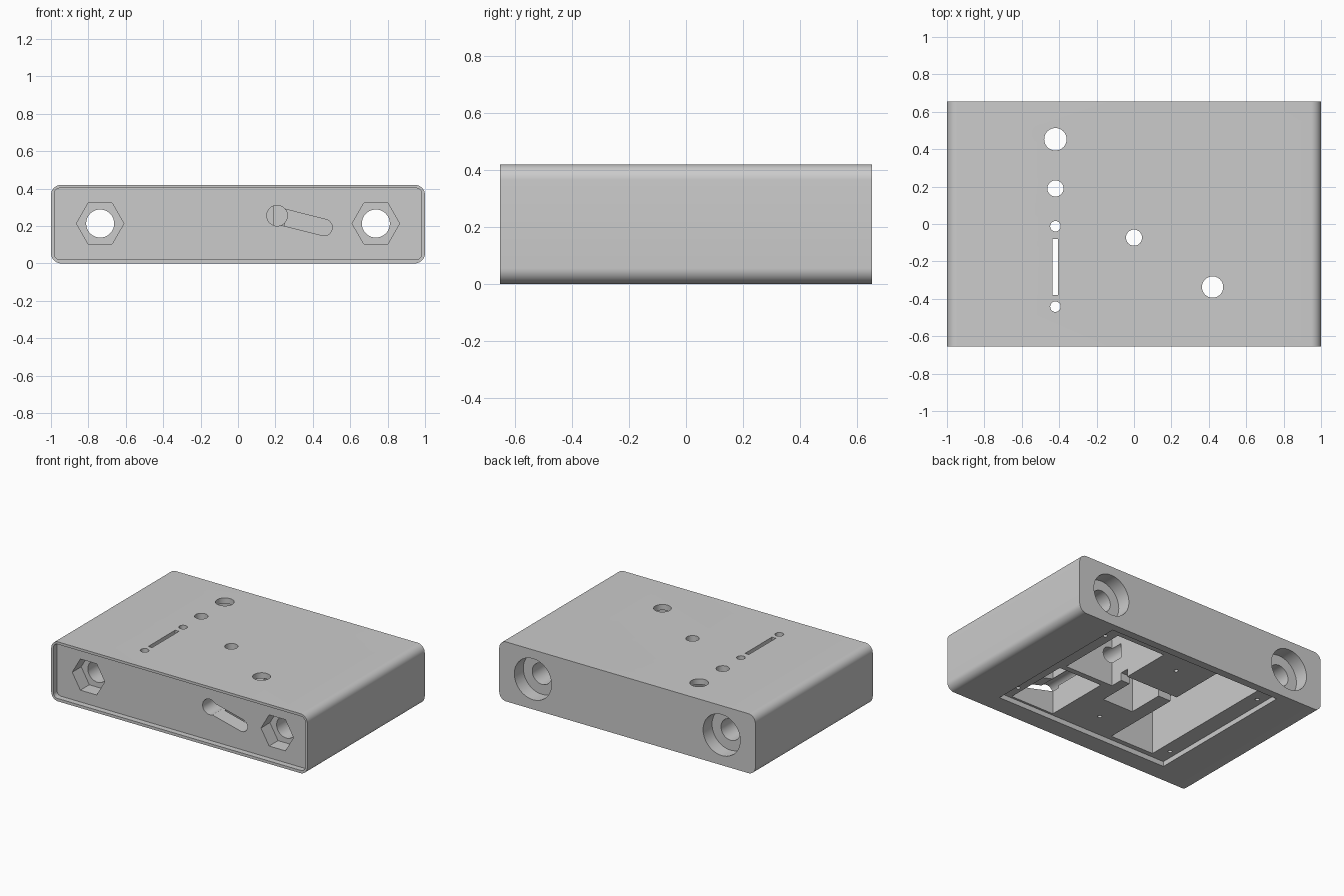
import bpy, math
from mathutils import Matrix

if "Cube" in bpy.data.objects:
    bpy.data.objects.remove(bpy.data.objects["Cube"], do_unlink=True)

grey = bpy.data.materials.new("plain grey")
grey.use_nodes = True
colour = (0.6, 0.6, 0.6, 1)
grey.diffuse_color = colour
grey.node_tree.nodes["Principled BSDF"].inputs["Base Color"].default_value = colour


def prism(name, outline, start, end, axis):
    """Extrude an outline along z, or along y when it lies in the x-z plane."""
    n = len(outline)
    place = (lambda p, t: (p[0], p[1], t)) if axis == "z" else (lambda p, t: (p[0], t, p[1]))
    verts = [place(p, t) for t in (start, end) for p in outline]
    faces = [tuple(range(n - 1, -1, -1)), tuple(range(n, 2 * n))]
    faces += [(i, (i + 1) % n, n + (i + 1) % n, n + i) for i in range(n)]
    if axis == "y":
        faces = [f[::-1] for f in faces]
    mesh = bpy.data.meshes.new(name)
    mesh.from_pydata(verts, [], faces)
    mesh.materials.append(grey)
    obj = bpy.data.objects.new(name, mesh)
    bpy.context.collection.objects.link(obj)
    return obj


def arc(cx, cy, r, a0, a1, steps):
    return [(cx + r * math.cos(math.radians(a0 + (a1 - a0) * i / steps)),
             cy + r * math.sin(math.radians(a0 + (a1 - a0) * i / steps)))
            for i in range(steps + 1)]


def circle(cx, cy, r, sides=40):
    return arc(cx, cy, r, 0, 360, sides)[:-1]


def rect(x0, x1, y0, y1):
    return [(x0, y0), (x1, y0), (x1, y1), (x0, y1)]


def rounded(x0, x1, y0, y1, r):
    corners = [(x1 - r, y1 - r, 0), (x0 + r, y1 - r, 90), (x0 + r, y0 + r, 180), (x1 - r, y0 + r, 270)]
    return [p for cx, cy, a in corners for p in arc(cx, cy, r, a, a + 90, 10)]


def slot(p, q, r):
    a = math.degrees(math.atan2(q[1] - p[1], q[0] - p[0]))
    return arc(*q, r, a - 90, a + 90, 16) + arc(*p, r, a + 90, a + 270, 16)


HEIGHT, BACK = 0.42, 0.655
MID, FLOOR, CEILING = 0.213, 0.035, 0.38
housing = prism("housing", rounded(-1, 1, 0, HEIGHT, 0.055), -BACK, BACK, "y")
cuts = []


def cut(outline, start, end, axis="z"):
    cuts.append(prism("cutter", outline, start, end, axis))


# Shallow recess behind the front rim
cut(rounded(-0.982, 0.982, 0.02, 0.402, 0.03), -0.8, -0.615, "y")

# Mounting bores: hexagonal nut pocket in front, round counterbore at the back
for x in (-0.737, 0.737):
    cut(circle(x, MID, 0.075), -0.8, 0.8, "y")
    cut(circle(x, MID, 0.127, 6), -0.8, -0.515, "y")
    cut(circle(x, MID, 0.145, 48), BACK - 0.1, 0.8, "y")

# Lid recess underneath and the component pockets above it
cut(rect(-0.68, 0.68, -0.52, 0.60), -0.1, FLOOR)
cut(rect(0.19, 0.57, 0.01, 0.52), -0.1, CEILING)
cut(rect(0.25, 0.59, -0.505, -0.03), -0.1, CEILING)
cut(rect(-0.12, 0.12, -0.16, 0.13), -0.1, CEILING)
cut(rect(-0.56, -0.22, -0.485, 0.57), -0.1, CEILING)
# Wiring channel joining the pockets
cut(rect(-0.3, 0.3, 0.10, 0.16), -0.1, 0.09)

# Slanted front slot and the cable hole running back from its upper end
cut(slot((0.209, 0.255), (0.46, 0.192), 0.044), -0.8, -0.45, "y")
cut(circle(0.209, 0.255, 0.055), -0.8, 0.1, "y")

# Holes and narrow slit in the top
for x, y, r in [(-0.42, 0.453, 0.06), (-0.42, 0.19, 0.043), (-0.42, -0.012, 0.028),
                (-0.42, -0.442, 0.028), (0, -0.073, 0.043), (0.42, -0.337, 0.057)]:
    cut(circle(x, y, r), 0.3, 0.5)
cut(rect(-0.435, -0.405, -0.38, -0.08), 0.3, 0.5)

# Lid screw holes
for x in (-0.63, 0, 0.63):
    for y in ((-0.34, 0.417) if x == 0 else (-0.395, 0.468)):
        cut(circle(x, y, 0.014, 16), -0.1, 0.14)

# Carve the housing
bpy.ops.object.select_all(action="DESELECT")
bpy.context.view_layer.objects.active = housing
housing.select_set(True)
for cutter in cuts:
    cutter.hide_render = True
    mod = housing.modifiers.new("carve", "BOOLEAN")
    mod.operation = "DIFFERENCE"
    mod.solver = "EXACT"
    mod.object = cutter
    bpy.ops.object.modifier_apply(modifier=mod.name)
for cutter in cuts:
    bpy.data.objects.remove(cutter, do_unlink=True)

bpy.ops.object.shade_smooth_by_angle(angle=math.radians(30))
